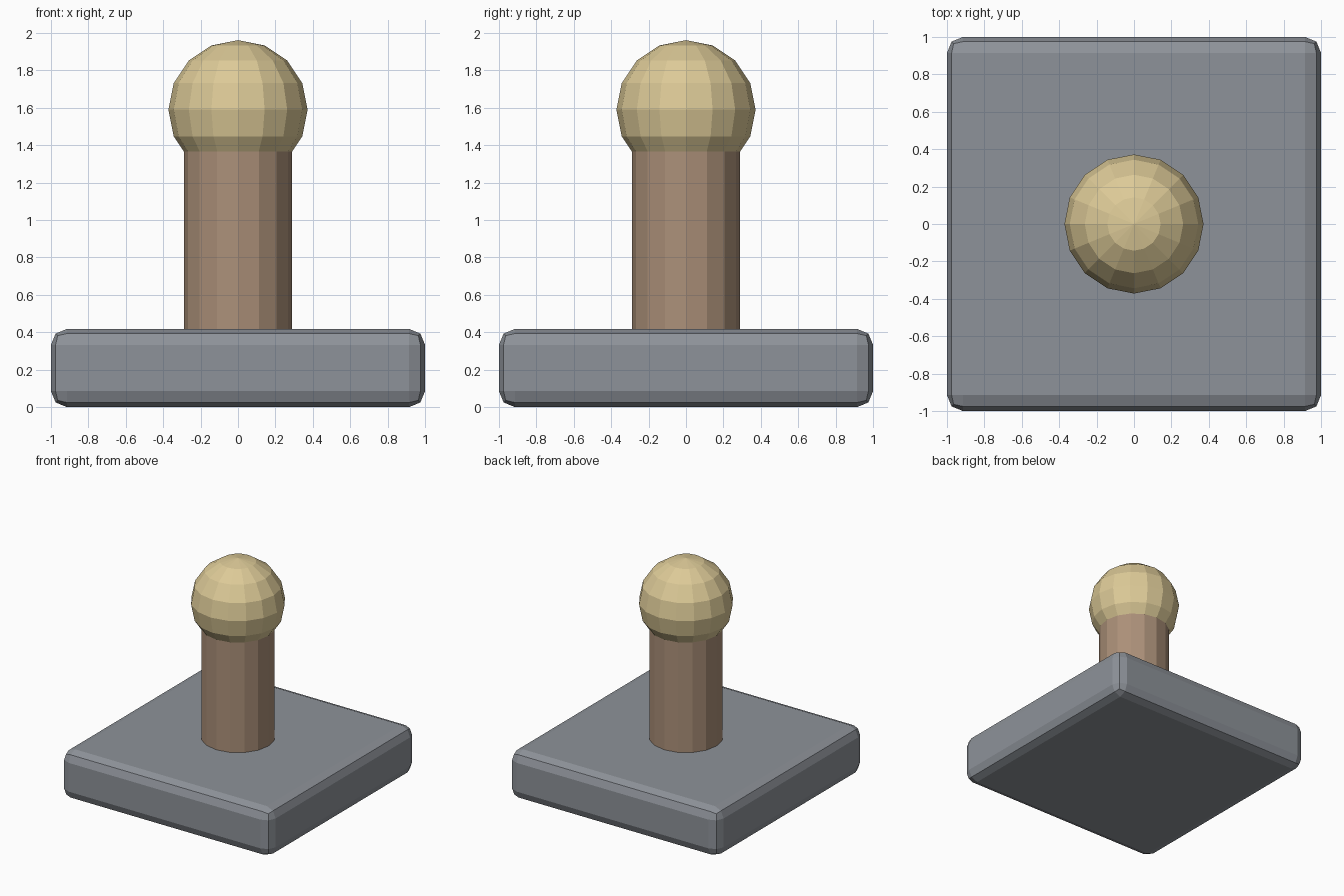
import bpy

if "Cube" in bpy.data.objects:
    bpy.data.objects.remove(bpy.data.objects["Cube"])


def material(name, rgb):
    mat = bpy.data.materials.new(name)
    mat.use_nodes = True
    mat.diffuse_color = (*rgb, 1)
    mat.node_tree.nodes["Principled BSDF"].inputs["Base Color"].default_value = (*rgb, 1)
    return mat


def finish(name, mat):
    obj = bpy.context.object
    obj.name = name
    obj.data.materials.append(mat)
    return obj


stone = material("slate grey", (0.27, 0.29, 0.32))
wood = material("wood brown", (0.41, 0.28, 0.19))
brass = material("pale gold", (0.72, 0.59, 0.31))

BASE_HEIGHT = 0.418
KNOB_Z = 1.59
SIDES = 16

# Square base slab with rounded edges
bpy.ops.mesh.primitive_cube_add(size=1, location=(0, 0, BASE_HEIGHT / 2))
base = finish("base", stone)
base.scale = (2, 2, BASE_HEIGHT)
bpy.ops.object.transform_apply(location=False, rotation=False, scale=True)
bevel = base.modifiers.new("rounded edges", "BEVEL")
bevel.width = 0.085
bevel.segments = 2

# Faceted post, sunk into the base and the knob
bottom, top = BASE_HEIGHT - 0.05, KNOB_Z - 0.1
bpy.ops.mesh.primitive_cylinder_add(vertices=SIDES, radius=0.29, depth=top - bottom,
                                    location=(0, 0, (top + bottom) / 2))
finish("post", wood)

# Faceted ball knob
bpy.ops.mesh.primitive_uv_sphere_add(segments=SIDES, ring_count=SIDES // 2, radius=0.372,
                                     location=(0, 0, KNOB_Z))
finish("knob", brass)
